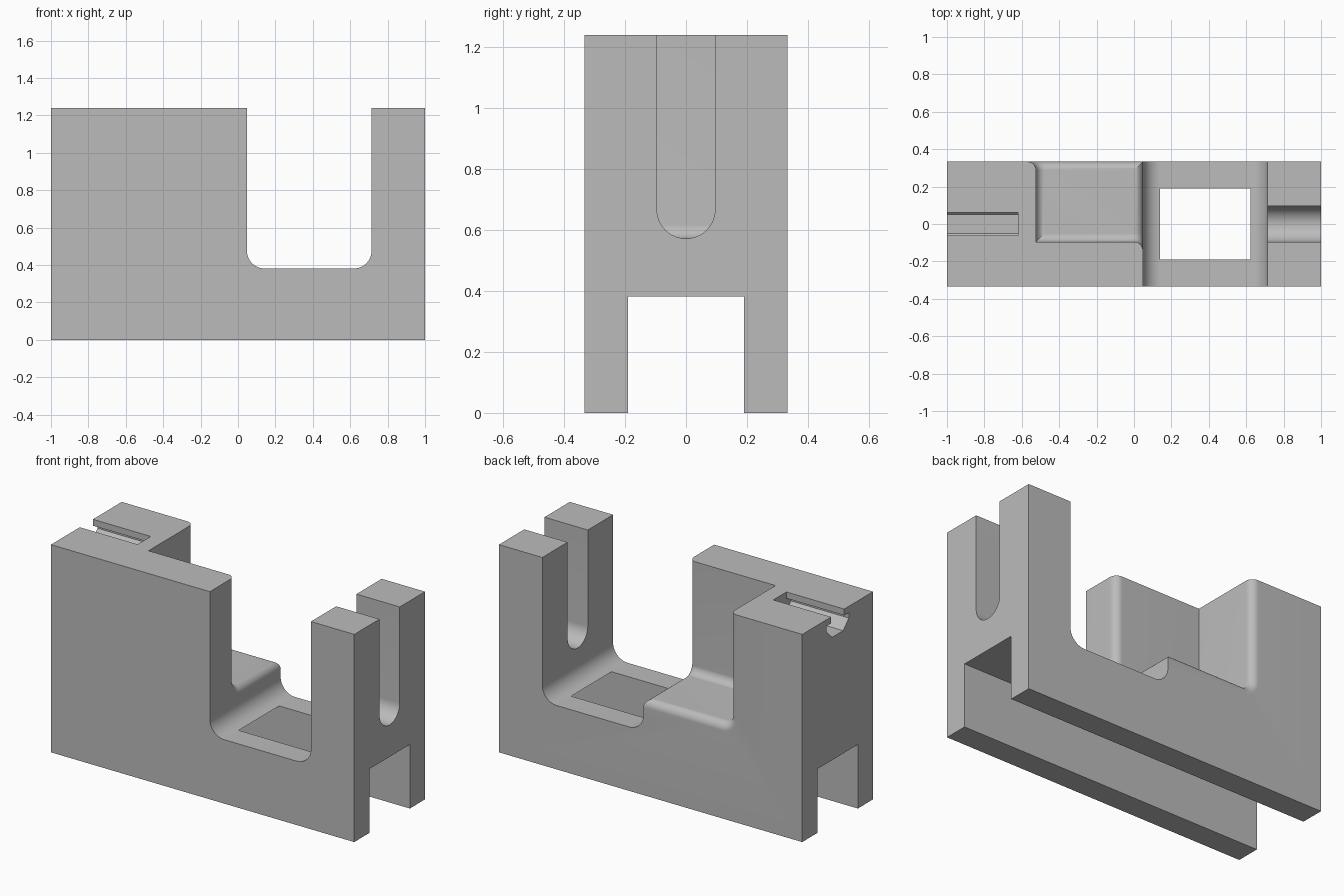
import bpy, bmesh
from math import sin, cos, pi, radians

U = 2 / 10.5            # two modules
M = U / 2               # base module
R = M / 2               # small rounding radius
LEN, DEP, HGT = 21 * M, 7 * M, 13 * M
BACK = DEP / 2

cube = bpy.data.objects.get("Cube")
if cube:
    bpy.data.objects.remove(cube, do_unlink=True)

grey = bpy.data.materials.new("plain_grey")
grey.use_nodes = True
grey.diffuse_color = (0.5, 0.5, 0.5, 1)
grey.node_tree.nodes["Principled BSDF"].inputs["Base Color"].default_value = (0.5, 0.5, 0.5, 1)


def arc(cu, cv, r, a0, a1, n=12):
    """Points on an arc, angles in degrees."""
    angles = [radians(a0 + (a1 - a0) * i / n) for i in range(n + 1)]
    return [(cu + r * cos(a), cv + r * sin(a)) for a in angles]


def loft(name, axis, stations):
    """Solid through (position, profile) stations along the x or y axis."""
    bm = bmesh.new()
    rings = []
    for s, pts in stations:
        rings.append([bm.verts.new((s, u, v) if axis == "x" else (u, s, v)) for u, v in pts])
    n = len(rings[0])
    for a, b in zip(rings, rings[1:]):
        for i in range(n):
            j = (i + 1) % n
            bm.faces.new((a[i], a[j], b[j], b[i]))
    bm.faces.new(rings[0])
    bm.faces.new(rings[-1])
    bmesh.ops.recalc_face_normals(bm, faces=bm.faces)
    mesh = bpy.data.meshes.new(name)
    bm.to_mesh(mesh)
    bm.free()
    mesh.materials.append(grey)
    ob = bpy.data.objects.new(name, mesh)
    bpy.context.collection.objects.link(ob)
    return ob


def prism(name, axis, start, end, pts):
    return loft(name, axis, [(start, pts), (end, pts)])


def rect(u0, u1, v0, v1):
    return [(u0, v0), (u1, v0), (u1, v1), (u0, v1)]


def boolean(target, tool, operation="DIFFERENCE"):
    """Apply a boolean and discard the tool."""
    tool.hide_render = True
    mod = target.modifiers.new("cut", "BOOLEAN")
    mod.operation, mod.solver, mod.object = operation, "EXACT", tool
    bpy.ops.object.select_all(action="DESELECT")
    bpy.context.view_layer.objects.active = target
    target.select_set(True)
    bpy.ops.object.modifier_apply(modifier=mod.name)
    bpy.data.objects.remove(tool, do_unlink=True)


# Main block
body = prism("holder_body", "y", -BACK, BACK, rect(-LEN / 2, LEN / 2, 0, HGT))

# Wide rounded gap across the block
gap_l, gap_r, gap_z = -1 + 11 * M, -1 + 18 * M, 4 * M
gap = arc(gap_l + M, gap_z + M, M, 180, 270) + arc(gap_r - M, gap_z + M, M, 270, 360)
boolean(body, prism("gap_cutter", "y", -1, 1, gap + [(gap_r, 1.5), (gap_l, 1.5)]))

# Channel along the underside, opening into the gap
boolean(body, prism("channel_cutter", "x", -1.2, 1.2, rect(-U, U, -0.2, gap_z + 0.0003)))

# Round-bottomed slot that forks the end post
fork = arc(0, 7 * M, M, 180, 360, 24) + [(M, 1.5), (-M, 1.5)]
boolean(body, prism("fork_cutter", "x", gap_r - 0.1, 1.2, fork))

# Undercut slot in the top of the tall end
half = [(0.062, 0.1), (0.062, -0.038), (0.105, -0.038), (0.105, -0.07), (0.052, -0.125)]
half = [(u, HGT + v) for u, v in half]
tee = half + [(-u, v) for u, v in reversed(half)]
boolean(body, prism("tee_slot_cutter", "x", -1.2, -1 + 4 * M, tee))

# Rear shelf pocket: walls and floor meet in small fillets
shelf_z = 6 * M
wall_x, wall_y = -1 + 5 * M, -M


def pocket(wall, far, grow=0.0):
    top = 1.3 + far
    return (arc(wall + R, shelf_z + R, R + grow, 180, 270)
            + [(far, shelf_z - grow), (far, top), (wall - grow, top)])


def flare(name, axis, face, wall, far):
    """Rounds the pocket's outer edges where it breaks through a face."""
    stations = []
    for i in range(13):
        t = i / 12 * pi / 2
        stations.append((face - R + R * sin(t), pocket(wall, far, R - R * cos(t) - 0.0004)))
    stations.append((face + 0.06, stations[-1][1]))
    return loft(name, axis, stations)


shelf = prism("shelf_cutter", "y", -0.25, 0.5, pocket(wall_x, 0.1))
boolean(shelf, prism("shelf_limit", "x", -0.8, 0.25, pocket(wall_y, 0.4)), "INTERSECT")
boolean(body, shelf)
boolean(body, flare("back_edge_cutter", "y", BACK, wall_x, 0.12))
boolean(body, flare("gap_edge_cutter", "x", gap_l, wall_y, 0.45))

# Smooth the rounded parts and keep the edges crisp
bpy.ops.object.select_all(action="DESELECT")
bpy.context.view_layer.objects.active = body
body.select_set(True)
bpy.ops.object.shade_smooth_by_angle(angle=radians(25))
